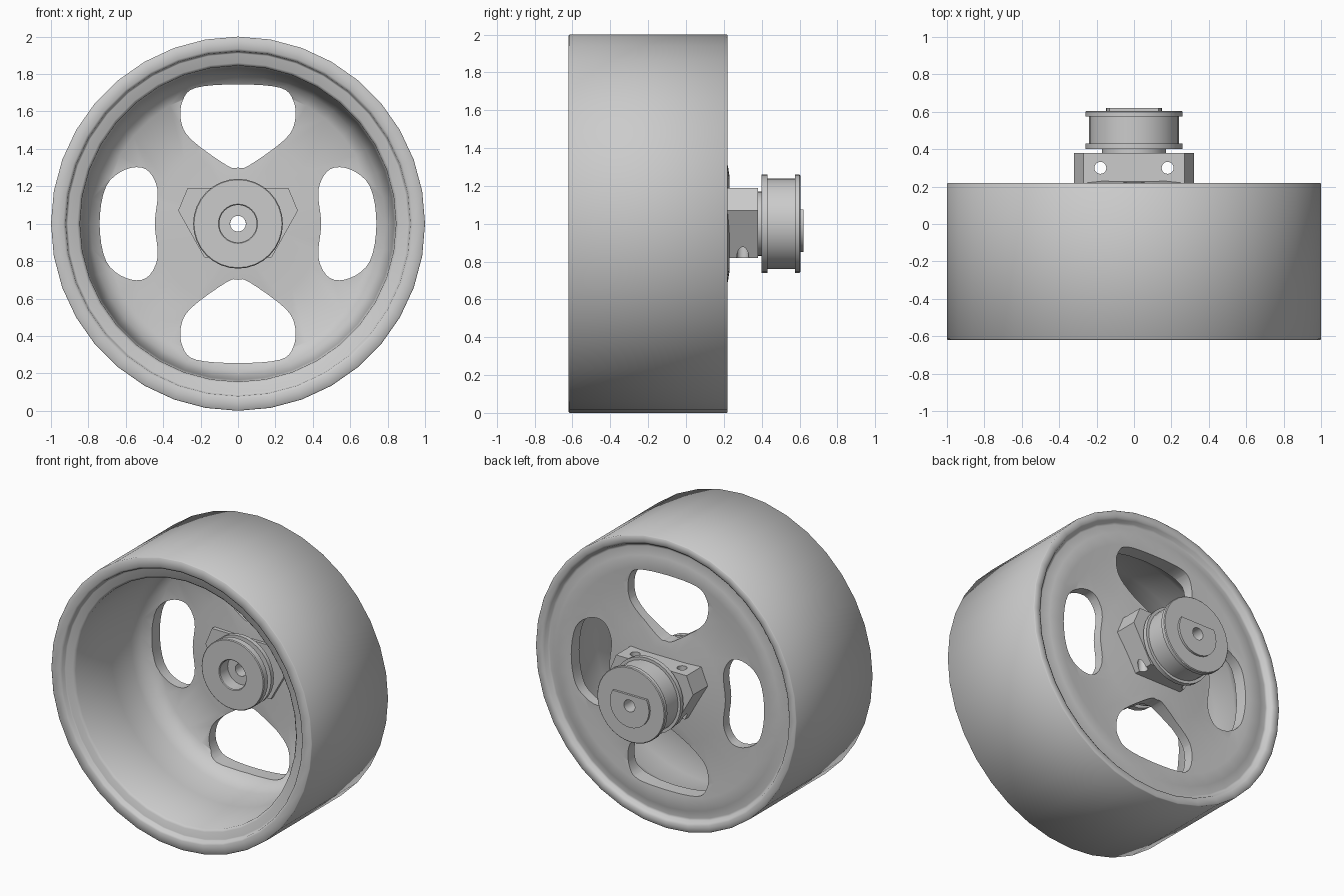
import bpy, bmesh
from math import sin, cos, pi, radians
from mathutils import Vector

if "Cube" in bpy.data.objects:
    bpy.data.objects.remove(bpy.data.objects["Cube"])

CZ = 1.0  # axle height


def make(name, bm):
    bmesh.ops.recalc_face_normals(bm, faces=bm.faces)
    me = bpy.data.meshes.new(name)
    bm.to_mesh(me)
    bm.free()
    ob = bpy.data.objects.new(name, me)
    bpy.context.collection.objects.link(ob)
    return ob


def lathe(name, prof, n=32):
    """Revolve a closed (radius, y) profile about the axle."""
    bm = bmesh.new()
    rings = [[bm.verts.new((r * sin(2 * pi * i / n), y, CZ + r * cos(2 * pi * i / n)))
              for r, y in prof] for i in range(n)]
    m = len(prof)
    for i in range(n):
        a, b = rings[i], rings[(i + 1) % n]
        for j in range(m):
            k = (j + 1) % m
            bm.faces.new((a[j], a[k], b[k], b[j]))
    return make(name, bm)


def prism(name, pts, y0, y1):
    """Extrude an (x, z-from-axle) outline along y."""
    bm = bmesh.new()
    a = [bm.verts.new((x, y0, CZ + z)) for x, z in pts]
    b = [bm.verts.new((x, y1, CZ + z)) for x, z in pts]
    bm.faces.new(a)
    bm.faces.new(b[::-1])
    for i in range(len(pts)):
        k = (i + 1) % len(pts)
        bm.faces.new((a[i], b[i], b[k], a[k]))
    return make(name, bm)


def rounded(pts, steps=4):
    """Closed smooth curve through the given points."""
    out, n = [], len(pts)
    P = [Vector(p) for p in pts]
    for i in range(n):
        p0, p1, p2, p3 = (P[(i + k) % n] for k in (-1, 0, 1, 2))
        for s in range(steps):
            t = s / steps
            out.append(0.5 * (2 * p1 + (p2 - p0) * t + (2 * p0 - 5 * p1 + 4 * p2 - p3) * t * t
                              + (3 * p1 - p0 - 3 * p2 + p3) * t ** 3))
    return out


def circle(r, n=24):
    return [(r * sin(2 * pi * i / n), r * cos(2 * pi * i / n)) for i in range(n)]


def cut(ob, cutters):
    bpy.context.view_layer.objects.active = ob
    for c in cutters:
        m = ob.modifiers.new("cut", 'BOOLEAN')
        m.object, m.operation, m.solver = c, 'DIFFERENCE', 'EXACT'
        bpy.ops.object.modifier_apply(modifier=m.name)
        bpy.data.objects.remove(c)


# Wheel: barrel, stepped front lip and dished spoke disc in one revolve
wheel = lathe("wheel", [
    (.995, -.62), (.935, -.62), (.922, -.612), (.918, -.59), (.91, -.585), (.86, -.585),
    (.845, -.57), (.835, -.2), (.82, 0), (.79, .075), (.73, .12), (.45, .14), (.2, .12),
    (.06, .12), (.06, .23), (.25, .23), (.42, .205), (.7, .195), (.78, .205), (.86, .205),
    (.915, .185), (.93, .19), (.94, .21), (.955, .22), (.995, .22), (1, .215), (1, -.615)], 36)

# Four spoke windows
half = [(.06, .312), (.25, .45), (.305, .55), (.295, .66), (.225, .727)]
tall = [(0, .30)] + half + [(0, .745)] + [(-x, z) for x, z in half[::-1]]
side = [(.445, 0), (.43, .18), (.49, .29), (.60, .29), (.705, .2), (.74, 0),
        (.705, -.2), (.60, -.29), (.49, -.29), (.43, -.18)]
cutters = []
for s in (1, -1):
    cutters.append(prism("window", rounded([(x, s * z) for x, z in tall]), -.1, .4))
    cutters.append(prism("window", rounded([(s * x, z) for x, z in side]), -.1, .4))
cut(wheel, cutters)

# Front hub: grooved boss with a counterbore
front_hub = lathe("front_hub", [
    (.235, -.06), (.105, -.06), (.1, -.055), (.1, .03), (.042, .03), (.042, .15), (.18, .15),
    (.18, .05), (.24, .05), (.24, .02), (.205, .02), (.205, -.015), (.24, -.015), (.24, -.055)])

# Rear mounting block with two vertical pin holes
hexa = [(-.27, .19), (.27, .19), (.32, .07), (.18, -.18), (-.18, -.18), (-.32, .07)]
block = prism("mounting_block", hexa, .1, .38)
pins = [prism("axle_cut", circle(.042), 0, .5)]
for s in (1, -1):
    bm = bmesh.new()
    bmesh.ops.create_cone(bm, cap_ends=True, segments=20, radius1=.032, radius2=.032, depth=1)
    bmesh.ops.translate(bm, verts=bm.verts, vec=(s * .18, .3, CZ))
    pins.append(make("pin_cut", bm))
cut(block, pins)

# Rear pulley with neck and two flanges
pulley = lathe("rear_pulley", [
    (.042, .37), (.17, .37), (.17, .40), (.26, .40), (.26, .43), (.24, .43), (.24, .575),
    (.26, .575), (.26, .60), (.255, .605), (.042, .605)])

# D-shaped end cap
cap = prism("end_cap", [(x, z) for x, z in circle(.15, 32) if z < .07]
            + [(-.13, .075), (.13, .075)], .59, .62)
cut(cap, [prism("axle_cut", circle(.042), .5, .7)])

# Smooth shading with crisp edges
for ob in (wheel, front_hub, block, pulley, cap):
    bpy.ops.object.select_all(action='DESELECT')
    ob.select_set(True)
    bpy.context.view_layer.objects.active = ob
    bpy.ops.object.shade_smooth_by_angle(angle=radians(50 if ob is wheel else 35))
